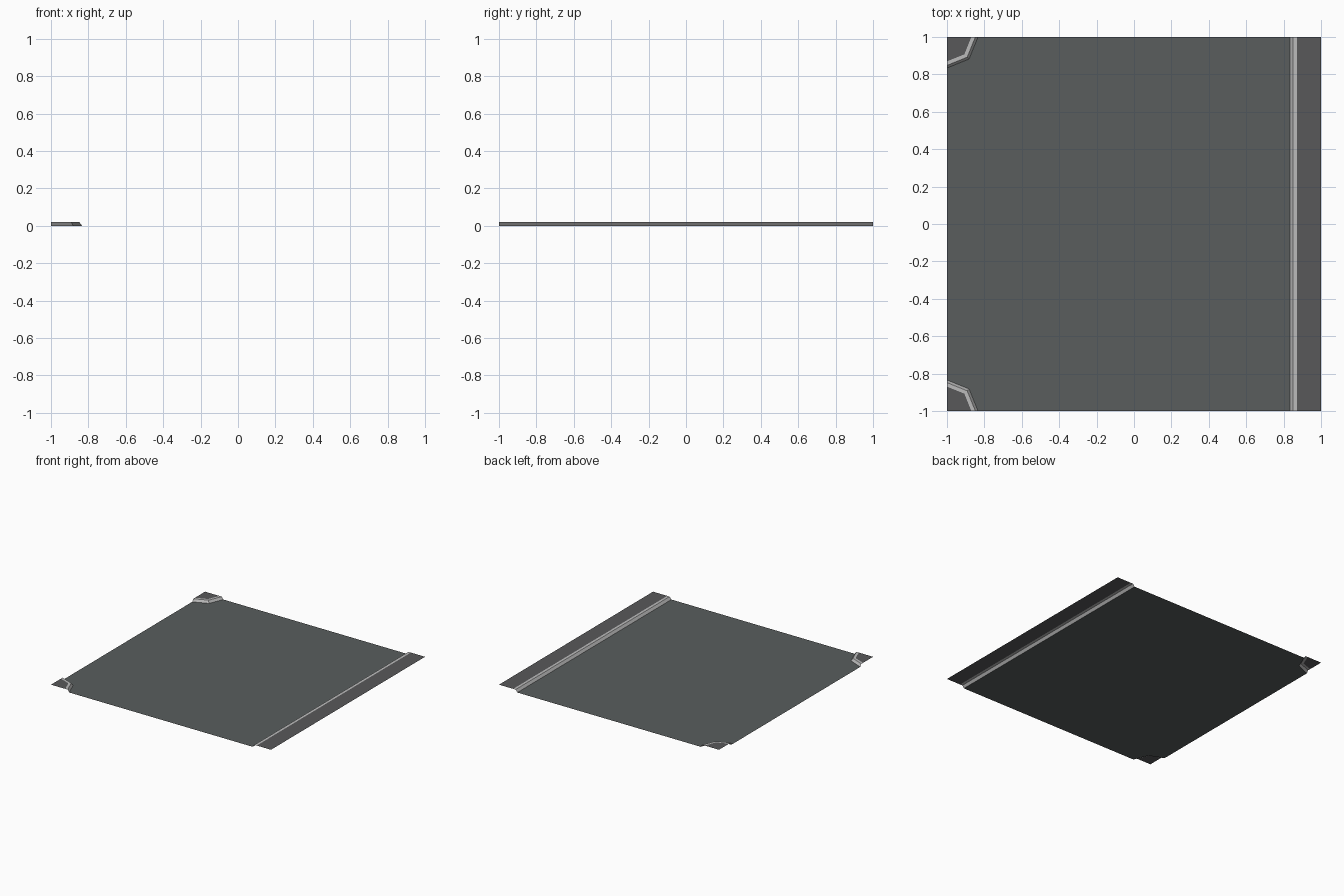
import bpy

if "Cube" in bpy.data.objects:
    bpy.data.objects.remove(bpy.data.objects["Cube"])

H = 0.02  # pavement height


def mat(name, rgb):
    m = bpy.data.materials.new(name)
    m.diffuse_color = (*rgb, 1)
    m.use_nodes = True
    m.node_tree.nodes["Principled BSDF"].inputs["Base Color"].default_value = m.diffuse_color
    return m


asphalt = mat("asphalt", (0.100, 0.110, 0.110))
paving = mat("paving", (0.098, 0.098, 0.102))
kerb = mat("kerb_stone", (0.50, 0.50, 0.50))


def sheet(name, faces, material):
    """Open surface from a list of polygons (lists of points)."""
    verts, polys = [], []
    for f in faces:
        # keep every sheet facing upward
        area = sum(a[0] * b[1] - b[0] * a[1] for a, b in zip(f, f[1:] + f[:1]))
        f = f if area > 0 else f[::-1]
        polys.append(range(len(verts), len(verts) + len(f)))
        verts += f
    me = bpy.data.meshes.new(name)
    me.from_pydata(verts, [], [list(p) for p in polys])
    me.materials.append(material)
    ob = bpy.data.objects.new(name, me)
    bpy.context.collection.objects.link(ob)


def lift(path, z):
    return [(x, y, z) for x, y in path]


def strips(a, b):
    return [[a[i], a[i + 1], b[i + 1], b[i]] for i in range(len(a) - 1)]


def pavement(name, foot, lip, back, rim):
    """Sloped kerb face, flat kerb top and the paving behind it."""
    foot, lip, back = lift(foot, 0), lift(lip, H), lift(back, H)
    sheet(name + "_kerb", strips(foot, lip) + strips(lip, back), kerb)
    sheet(name + "_paving", [back + lift(rim, H)], paving)


# straight pavement on the right
pavement("side", *[[(x, -1), (x, 1)] for x in (0.833, 0.849, 0.871)],
         [(1, 1), (1, -1)])


# rounded corner pavements on the left
def corner(d, k, s):
    return [(-1, s * d), (-k, s * k), (-d, s)]


road = [(0.833, -1), (0.833, 1)]
for s, name in ((1, "back_corner"), (-1, "front_corner")):
    foot = corner(0.834, 0.882, s)
    pavement(name, foot, corner(0.848, 0.892, s), corner(0.870, 0.907, s), [(-1, s)])
    road += foot[::-s]

# road surface between the kerbs
sheet("road", [lift(road, 0)], asphalt)
